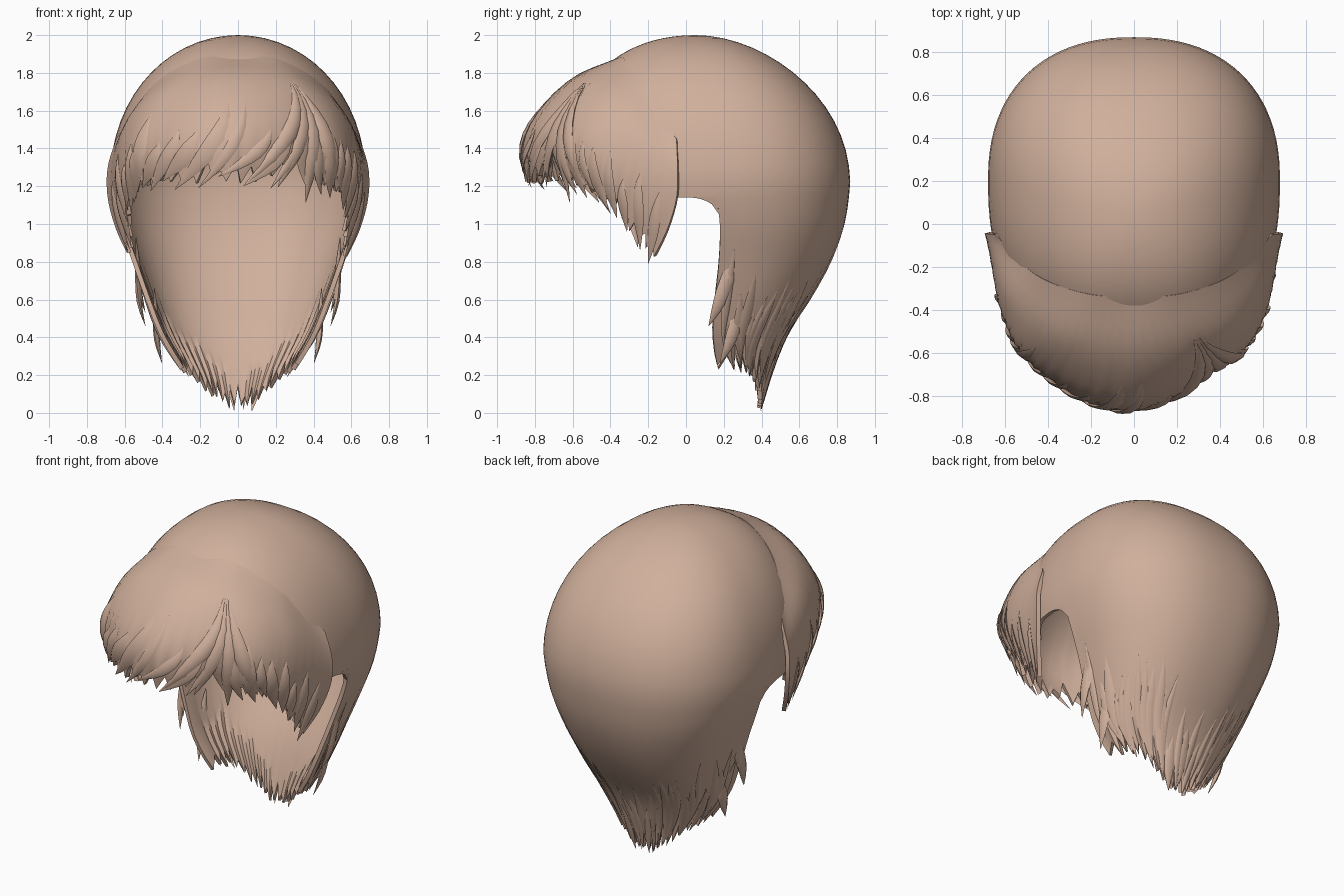
import bpy, bmesh, math, random
from mathutils import Vector

random.seed(4)
cube = bpy.data.objects.get("Cube")
if cube:
    bpy.data.objects.remove(cube)

hair = bpy.data.materials.new("warm tan hair")
hair.use_nodes = True
tan = (0.63, 0.43, 0.33, 1)
hair.diffuse_color = tan
hair.node_tree.nodes["Principled BSDF"].inputs["Base Color"].default_value = tan


def finish(name, bm, thickness=0):
    bmesh.ops.remove_doubles(bm, verts=bm.verts, dist=0.0004)
    bmesh.ops.recalc_face_normals(bm, faces=bm.faces)
    mesh = bpy.data.meshes.new(name)
    bm.to_mesh(mesh)
    bm.free()
    mesh.materials.append(hair)
    ob = bpy.data.objects.new(name, mesh)
    bpy.context.collection.objects.link(ob)
    bpy.ops.object.select_all(action='DESELECT')
    ob.select_set(True)
    bpy.context.view_layer.objects.active = ob
    if thickness:
        mod = ob.modifiers.new("thickness", 'SOLIDIFY')
        mod.thickness = thickness
        mod.offset = -1
        bpy.ops.object.modifier_apply(modifier=mod.name)
    bpy.ops.object.shade_smooth_by_angle(angle=math.radians(40))


def sheet(bm, columns):
    """Join neighbouring columns of points into quads."""
    grid = [[bm.verts.new(p) for p in col] for col in columns]
    for a, b in zip(grid, grid[1:]):
        for i in range(len(a) - 1):
            bm.faces.new((a[i], a[i + 1], b[i + 1], b[i]))


def spline(pts, t):
    """Smooth curve through evenly spaced points, t from 0 to 1."""
    f = min(max(t, 0), 1) * (len(pts) - 1)
    i = min(int(f), len(pts) - 2)
    f -= i
    b, c = pts[i], pts[i + 1]
    a = pts[i - 1] if i else b * 2 - c
    d = pts[i + 2] if i + 2 < len(pts) else c * 2 - b
    return b + (c - a) * (f / 2) + (a * 2 - b * 5 + c * 4 - d) * (f * f / 2) \
        + (b * 3 - a - c * 3 + d) * (f ** 3 / 2)


# Lower curtain sizes at evenly spaced heights: half width, edge y, back y
LEVELS = [Vector(v) for v in (
    (0.17, 0.36, 0.395), (0.29, 0.23, 0.45), (0.41, 0.19, 0.53), (0.49, 0.2, 0.66),
    (0.56, 0.22, 0.77), (0.63, 0.225, 0.84), (0.68, 0.2, 0.87))]


def scalp(deg, z):
    """Outer point of the main hair; 0 degrees is the back, 180 the front."""
    a = math.radians(deg)
    s, c = math.sin(a), math.cos(a)
    s, c = (math.copysign(abs(k) ** 0.87, k) for k in (s, c))
    if z >= 1.2:
        h = min((z - 1.2) / 0.8, 1)
        r = math.sqrt(1 - h ** 2.15)
        return Vector((0.68 * r * s, 0.2 - 0.15 * h * h + (0.67 if c > 0 else 0.85) * r * c, z))
    w, edge, back = spline(LEVELS, z / 1.2)
    depth = back - edge if c > 0 else 0.85
    return Vector((w * s, edge + depth * c, z))


def curtain_end(deg):
    return 0.02 + 0.22 * math.sin(math.radians(deg)) ** 2


# Cap and back curtain, open at the face and notched over the ears
bm = bmesh.new()
columns = []
for deg in range(-180, 181, 4):
    lift = max(0, (abs(deg) - 112) / 68)
    low = 1.14 + 0.5 * math.sin(lift * math.pi / 2)
    columns.append([scalp(deg, low + (2 - low) * math.cos(i / 16 * math.pi / 2))
                    for i in range(17)])
sheet(bm, columns)
columns = []
for k, deg in enumerate(range(-92, 93, 4)):
    end = curtain_end(deg) + (random.uniform(0.05, 0.13) if k % 2 else random.uniform(-0.02, 0.02))
    end = max(end, 0.005)
    col = []
    for i in range(15):
        t = i / 14
        p = scalp(deg, 1.14 + (end - 1.14) * t)
        groove = 1 - (0.04 * t * t if k % 2 else 0)
        col.append(Vector((p.x * groove, 0.2 + (p.y - 0.2) * groove, p.z)))
    columns.append(col)
sheet(bm, columns)
# Rounded front and back corners over each ear notch
for side in (-1, 1):
    for corner, step in ((92, 1), (112, -1)):
        rows = []
        for i in range(6):
            drop = 0.09 * (1 - math.sqrt(1 - (1 - i / 5) ** 2))
            deg = side * (corner + step * 8 * i / 5)
            rows.append([scalp(deg, 1.14), scalp(deg, 1.14 - drop)])
        sheet(bm, rows)
finish("cap_and_back_hair", bm, 0.025)

# Fringe guide strands from the middle to the side, root to tip
HALF = [
    [(0, -.335, 1.89), (0, -.60, 1.775), (0, -.80, 1.58), (0, -.875, 1.4), (0, -.85, 1.22)],
    [(.22, -.325, 1.87), (.34, -.52, 1.73), (.42, -.63, 1.54), (.42, -.67, 1.37), (.37, -.65, 1.2)],
    [(.46, -.235, 1.725), (.57, -.34, 1.57), (.61, -.41, 1.4), (.6, -.44, 1.25), (.56, -.42, 1.1)],
    [(.645, -.05, 1.45), (.69, -.045, 1.3), (.69, -.05, 1.14), (.645, -.1, .97), (.57, -.18, .81)]]
GUIDES = [[Vector((-x, y, z)) for x, y, z in g] for g in HALF[:0:-1]] + \
         [[Vector(p) for p in g] for g in HALF]


def fringe(s, v):
    """Point on the fringe: s from right (0) to left (1), v from root to tip."""
    p = spline([spline(g, v) for g in GUIDES], s)
    if v > 1:
        p += (spline([g[-1] - g[-2] for g in GUIDES], s)) * (v - 1) * 4
    p.x -= 0.1 * v * v * math.exp(-((s - 0.4) / 0.15) ** 2)
    dip = 1 - 0.06 * v * v * math.exp(-((s - 0.64) / 0.03) ** 2)
    return Vector((p.x * dip, p.y * dip, p.z))


# Fringe sheet with a ragged hem and a parting left of the middle
bm = bmesh.new()
columns = []
for k in range(73):
    s = k / 72
    parting = 0.25 * math.exp(-((s - 0.64) / 0.025) ** 2)
    end = (random.uniform(0.82, 0.92) if k % 2 else random.uniform(0.94, 1.01)) - parting
    col = []
    for i in range(15):
        v = end * i / 14
        p = fringe(s, v)
        inset = 1 - (0.02 * v ** 3 if k % 2 else 0)
        col.append(Vector((p.x * inset, p.y * inset, p.z)))
    columns.append(col)
sheet(bm, columns)
finish("fringe", bm, 0.025)


def lock(bm, path, width, depth=0.012, sides=6):
    """Flattened strand along a path, tapering to its tip."""
    rings = []
    n = len(path) - 1
    for i, p in enumerate(path):
        along = (path[min(i + 1, n)] - path[max(i - 1, 0)]).normalized()
        out = Vector((p.x, p.y - 0.1, 0)).normalized()
        across = along.cross(out).normalized()
        out = across.cross(along)
        size = max(0.03, math.sin(math.pi * (0.02 + 0.98 * i / n)))
        ring = []
        for j in range(sides):
            a = j / sides * math.tau
            ring.append(bm.verts.new(p + across * (width * size * math.cos(a))
                                     + out * (depth * size * math.sin(a))))
        rings.append(ring)
    for a, b in zip(rings, rings[1:]):
        for j in range(sides):
            k = (j + 1) % sides
            bm.faces.new((a[j], a[k], b[k], b[j]))
    bm.faces.new(rings[0])
    bm.faces.new(rings[-1])


# Fringe locks fanning away from the parting
bm = bmesh.new()
for k in range(24):
    s = 0.03 + 0.95 * k / 23
    sweep = (-0.07 if s < 0.64 else 0.05) * random.uniform(0.5, 1.2)
    start, end = random.uniform(0.4, 0.7), random.uniform(0.95, 1.05)
    path = []
    for i in range(9):
        t = i / 8
        q = min(max(s + sweep * (t * t - 0.5), 0.005), 0.995)
        path.append(fringe(q, start + (end - start) * t))
    lock(bm, path, random.uniform(0.03, 0.05), 0.01)
# Strands spilling out of the parting
for s0, s1, end in ((0.635, 0.54, 1.0), (0.64, 0.6, 1.03), (0.645, 0.68, 1.12), (0.65, 0.76, 0.95)):
    path = [fringe(s0 + (s1 - s0) * (i / 8) ** 1.5, 0.25 + (end - 0.25) * i / 8) for i in range(9)]
    lock(bm, path, 0.045, 0.02)
finish("fringe_locks", bm)

# Locks along the lower back hair
bm = bmesh.new()
for k in range(30):
    deg = -88 + 176 * k / 29
    end = max(0.01, curtain_end(deg) + random.uniform(-0.03, 0.1))
    top = end + random.uniform(0.3, 0.55)
    drift = random.uniform(-7, 7)
    path = [scalp(max(-92, min(92, deg + drift * i / 8)), top + (end - top) * i / 8) for i in range(9)]
    lock(bm, path, random.uniform(0.018, 0.032), 0.007)
finish("back_locks", bm)

# Small flicks behind each ear
bm = bmesh.new()
for side in (-1, 1):
    for drop, reach in ((0, 0), (0.07, 0.03), (-0.2, 0.06)):
        ends = [Vector((side * x, y + reach, z + drop)) for x, y, z in
                ((0.54, 0.25, 0.86), (0.53, 0.21, 0.7), (0.52, 0.17, 0.57), (0.49, 0.12, 0.46))]
        if drop < -0.1:
            for p in ends:
                p.x *= 0.82
        lock(bm, [spline(ends, i / 8) for i in range(9)], 0.035, 0.015)
finish("ear_flicks", bm)
